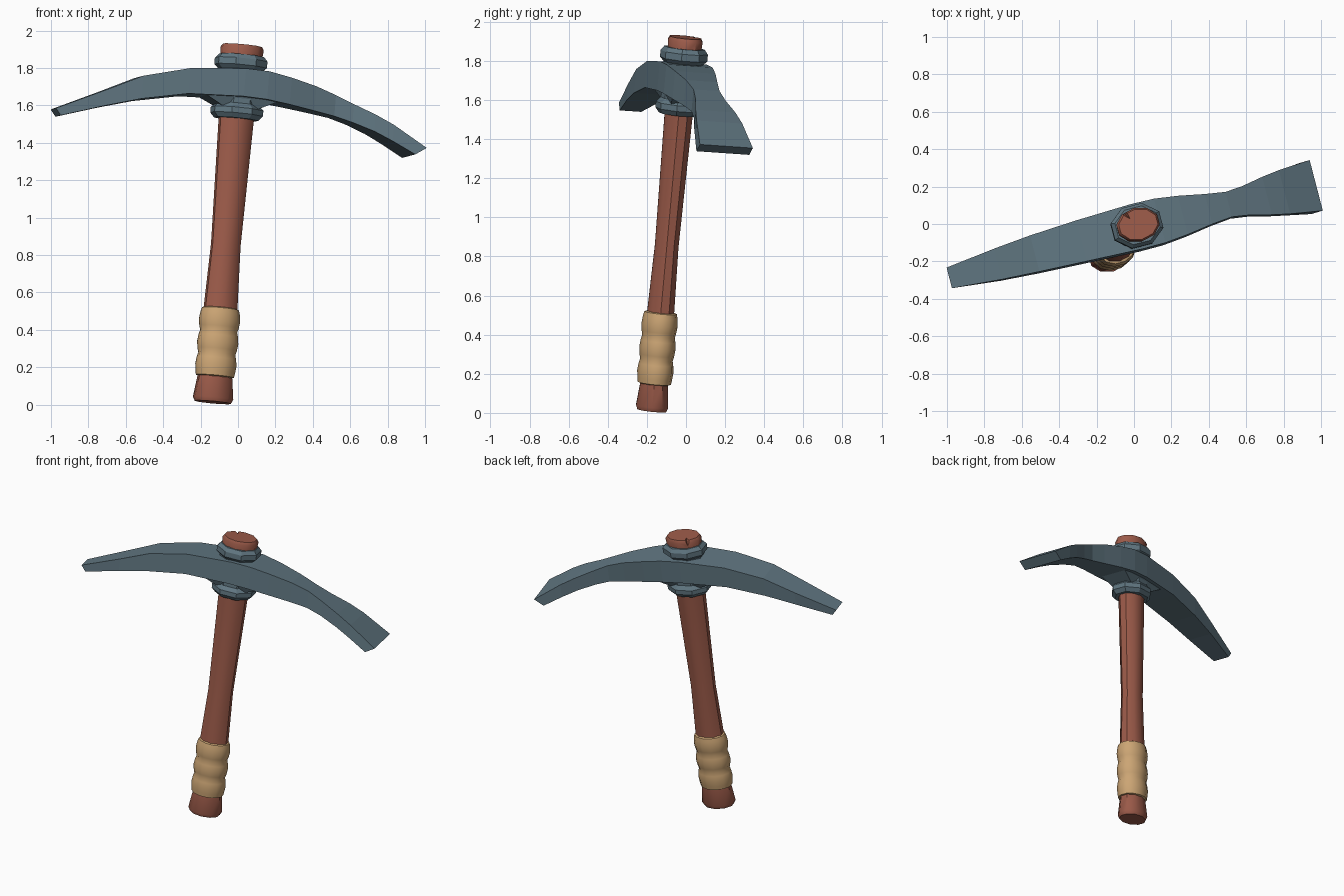
import bpy, bmesh, math
from mathutils import Vector, Matrix

if "Cube" in bpy.data.objects:
    bpy.data.objects.remove(bpy.data.objects["Cube"])

# Tool frame: w runs up the leaning handle, u along the head, v across it
w = Vector((0.16, 0.175, 1.93)).normalized()
u = Vector((0.97, 0.245, -0.103))
u = (u - w * u.dot(w)).normalized()
v = w.cross(u)
FRAME = Matrix.Translation((-0.135, -0.175, 0.013)) @ Matrix((u, v, w)).transposed().to_4x4()


def material(name, color):
    m = bpy.data.materials.new(name)
    m.diffuse_color = (*color, 1)
    m.use_nodes = True
    m.node_tree.nodes["Principled BSDF"].inputs["Base Color"].default_value = m.diffuse_color
    return m


STEEL = material("blue_grey_steel", (0.118, 0.182, 0.220))
WOOD = material("red_brown_wood", (0.335, 0.105, 0.068))
LEATHER = material("tan_wrap", (0.60, 0.375, 0.175))


def finish(name, bm, mat, smooth=None):
    bmesh.ops.recalc_face_normals(bm, faces=bm.faces)
    me = bpy.data.meshes.new(name)
    bm.to_mesh(me)
    bm.free()
    me.transform(FRAME)
    me.materials.append(mat)
    ob = bpy.data.objects.new(name, me)
    bpy.context.collection.objects.link(ob)
    if smooth:
        bpy.ops.object.select_all(action='DESELECT')
        ob.select_set(True)
        bpy.context.view_layer.objects.active = ob
        bpy.ops.object.shade_smooth_by_angle(angle=math.radians(smooth))
    return ob


def loft(name, sections, mat, smooth=None):
    """Skin closed rings of equal vertex count and cap both ends."""
    bm = bmesh.new()
    rings = [[bm.verts.new(p) for p in s] for s in sections]
    n = len(rings[0])
    for a, b in zip(rings, rings[1:]):
        for i in range(n):
            j = (i + 1) % n
            bm.faces.new((a[i], a[j], b[j], b[i]))
    bm.faces.new(rings[0])
    bm.faces.new(rings[-1])
    return finish(name, bm, mat, smooth)


def oval(ru, rv, h, n):
    return [(ru * math.cos(math.tau * (i + 0.5) / n), rv * math.sin(math.tau * (i + 0.5) / n), h)
            for i in range(n)]


def turned(name, profile, ratio, n, mat, smooth=None):
    k = 1 / math.cos(math.pi / n)
    return loft(name, [oval(r * k, r * ratio * k, h, n) for r, h in profile], mat, smooth)


# Handle: flared foot, slim waist, wider end poking through the head
handle = turned("handle", [(0.094, 0), (0.105, 0.022), (0.09, 0.14), (0.088, 0.5), (0.077, 0.85),
                           (0.091, 1.5), (0.108, 1.85), (0.113, 1.905), (0.102, 1.922)],
                0.77, 10, WOOD, 40)

# Split in the handle's end grain
bm = bmesh.new()
for p in [(-0.025, 0.02, 1.94), (-0.10, 0.09, 1.94), (-0.045, 0.125, 1.94), (-0.07, 0.105, 1.86)]:
    bm.verts.new(p)
bmesh.ops.convex_hull(bm, input=bm.verts)
cutter = finish("split_cutter", bm, WOOD)
cutter.hide_render = True
cutter.hide_viewport = True
cut = handle.modifiers.new("split", 'BOOLEAN')
cut.object = cutter
cut.operation = 'DIFFERENCE'
cut.solver = 'EXACT'

# Grip wrap: three soft bulges
bulges = [(0.085, 0.135), (0.1, 0.14)]
for k in range(3):
    base = 0.14 + k * 0.121
    bulges += [(0.097 + 0.011 * math.sin(math.pi * t), base + 0.121 * t) for t in (0.2, 0.5, 0.8, 1.0)]
bulges.append((0.085, 0.508))
turned("grip_wrap", bulges, 0.82, 12, LEATHER, 50)

# Head: pick on one end, flared adze on the other (u, bottom, top, half width)
stations = [(-1.0, 1.443, 1.477, 0.057), (-0.75, 1.515, 1.60, 0.085), (-0.555, 1.572, 1.695, 0.10),
            (-0.30, 1.625, 1.762, 0.113), (0.0, 1.64, 1.79, 0.124), (0.13, 1.637, 1.788, 0.122),
            (0.26, 1.624, 1.768, 0.107), (0.405, 1.606, 1.738, 0.083), (0.52, 1.59, 1.703, 0.069),
            (0.62, 1.566, 1.664, 0.08), (0.74, 1.528, 1.618, 0.105), (0.84, 1.485, 1.572, 0.121)]
sections = [[(s, -hw, lo), (s, hw, lo), (s, hw, hi), (s, -hw, hi)] for s, lo, hi, hw in stations]
sections[0] = [(-0.98, -0.057, 1.441), (-0.98, 0.057, 1.441), (-1.01, 0.057, 1.477), (-1.01, -0.057, 1.477)]
sections.append([(0.965, -0.14, 1.425), (0.965, 0.14, 1.425), (1.025, 0.14, 1.466), (1.025, -0.14, 1.466)])
loft("pick_head", sections, STEEL)

# Octagonal collars above and below the head
turned("upper_collar", [(0.11, 1.75), (0.112, 1.79), (0.134, 1.81), (0.134, 1.845), (0.115, 1.868)],
       0.83, 8, STEEL)
turned("lower_collar", [(0.112, 1.525), (0.134, 1.55), (0.134, 1.58), (0.11, 1.605), (0.11, 1.68)],
       0.83, 8, STEEL)

# Tapered web joining the head to the lower collar
loft("head_web", [[(a * ru, b * rv, h) for a, b in ((-1, -1), (1, -1), (1, 1), (-1, 1))]
                  for ru, rv, h in ((0.10, 0.07, 1.585), (0.235, 0.10, 1.65))], STEEL)
